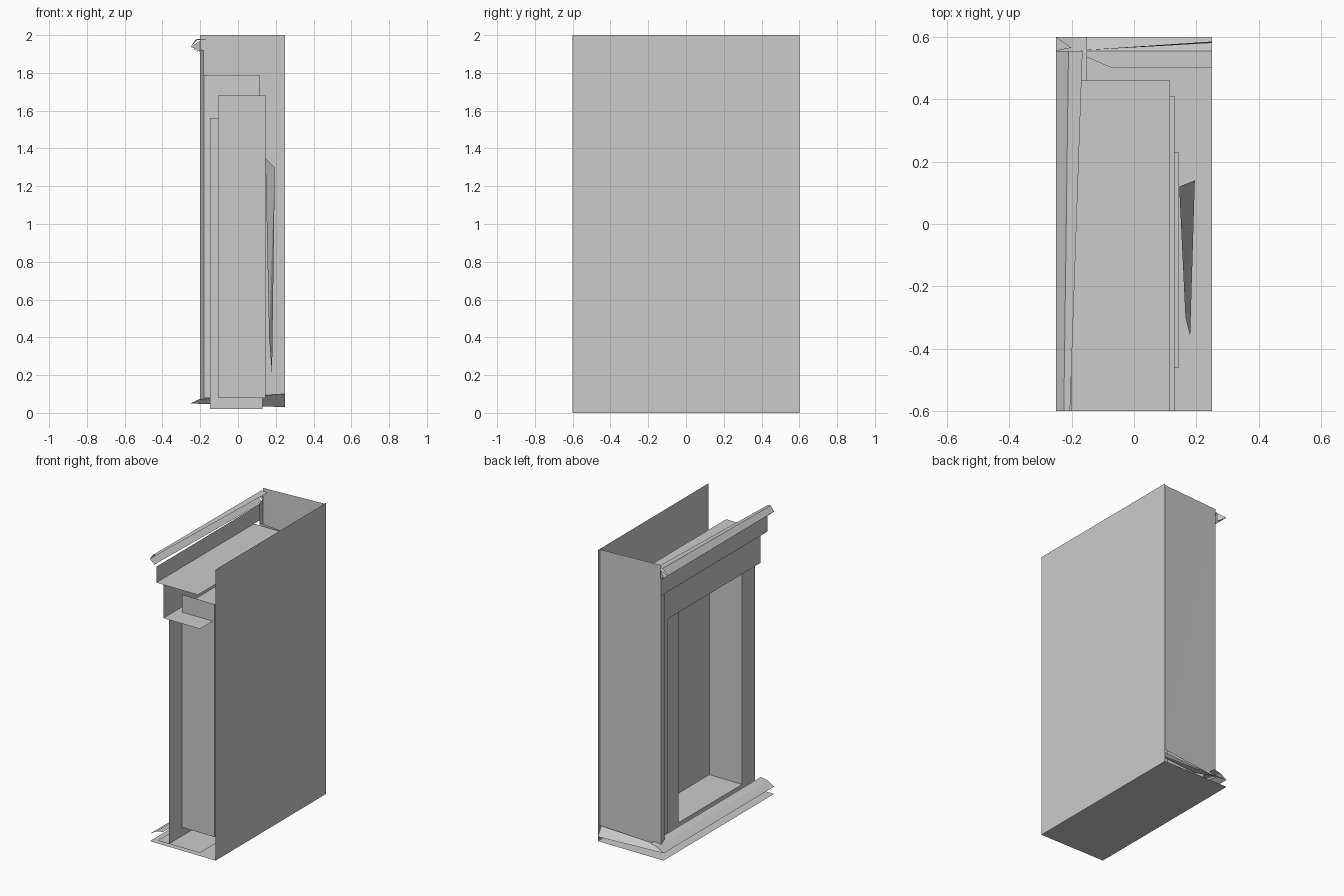
import bpy

if "Cube" in bpy.data.objects:
    bpy.data.objects.remove(bpy.data.objects["Cube"])


def sheet(name, verts, faces=None):
    """Thin open surface from a few points."""
    me = bpy.data.meshes.new(name)
    me.from_pydata(verts, [], faces or [tuple(range(len(verts)))])
    ob = bpy.data.objects.new(name, me)
    bpy.context.collection.objects.link(ob)
    return ob


def panel_x(name, x, y0, y1, z0, z1):
    return sheet(name, [(x, y0, z0), (x, y1, z0), (x, y1, z1), (x, y0, z1)])


def panel_y(name, x0, y0, x1, y1, z0, z1):
    return sheet(name, [(x0, y0, z0), (x1, y1, z0), (x1, y1, z1), (x0, y0, z1)])


def panel_z(name, z, x0, x1, y0, y1):
    return sheet(name, [(x0, y0, z), (x1, y0, z), (x1, y1, z), (x0, y1, z)])


def moulding(name, profile, far=None, y0=-0.6, y1=0.6):
    """Sweep an (x, z) profile along y; far gives the profile at y1."""
    far = far or profile
    n = len(profile)
    verts = [(x, y0, z) for x, z in profile] + [(x, y1, z) for x, z in far]
    return sheet(name, verts, [(i, i + 1, n + i + 1, n + i) for i in range(n - 1)])


# Outer shell, open at the top and at the -y end
panel_x("back_panel", 0.25, -0.6, 0.6, 0, 2)
panel_z("bottom_panel", 0, -0.25, 0.25, -0.6, 0.6)
sheet("side_panel", [(0.25, 0.58, 0.1), (-0.2, 0.555, 0.07),
                     (-0.2, 0.555, 2), (0.25, 0.585, 2)], [(0, 1, 2), (0, 2, 3)])
panel_y("side_edge", 0.25, 0.6, 0.245, 0.582, 0.08, 2)
panel_y("corner_pilaster", -0.2, 0.555, -0.18, 0.49, 0.07, 1.92)

# Outer step: frieze, soffit and reveal
panel_x("frieze", -0.2, -0.6, 0.55, 1.79, 1.9)
panel_z("outer_soffit", 1.79, -0.2, 0.115, -0.6, 0.46)
panel_y("outer_reveal", -0.18, 0.49, 0.115, 0.46, 0.08, 1.79)

# Middle step: lintel, soffit, reveal and sill
panel_x("lintel", -0.147, -0.6, 0.46, 1.56, 1.79)
panel_x("middle_stile", -0.147, 0.41, 0.475, 0.02, 1.56)
panel_z("middle_soffit", 1.56, -0.147, 0.13, -0.6, 0.41)
panel_y("middle_reveal", -0.147, 0.41, 0.13, 0.41, 0.02, 1.56)
panel_z("middle_sill", 0.02, -0.19, 0.13, -0.6, 0.41)

# Inner step: stiles, jambs, floor and recessed door panel
for side, y_in, y_out in (("right", -0.46, -0.6), ("left", 0.23, 0.41)):
    panel_x(side + "_stile", -0.105, y_in, y_out, 0.02, 1.56)
    panel_y(side + "_jamb", -0.105, y_in, 0.145, y_in, 0.08, 1.68)
panel_x("sill_riser", -0.105, -0.46, 0.23, 0.02, 0.08)
panel_z("inner_floor", 0.08, -0.105, 0.145, -0.46, 0.23)
panel_x("door_panel", 0.145, -0.46, 0.23, 0.08, 1.68)
sheet("door_brace", [(0.145, 0.12, 1.35), (0.195, 0.14, 1.3),
                     (0.18, -0.36, 0.2), (0.165, -0.3, 0.4)], [(0, 1, 3), (1, 2, 3)])

# Cornice along the front, with a short return at the corner
moulding("cornice", [(-0.215, 1.91), (-0.25, 1.94), (-0.225, 1.975), (-0.205, 1.975)],
         [(-0.2, 1.9), (-0.25, 1.94), (-0.21, 1.98), (-0.165, 1.975)], y1=0.555)
sheet("cornice_return", [(-0.25, 0.555, 1.94), (-0.25, 0.6, 1.94), (-0.2, 0.565, 1.91),
                         (-0.2, 0.565, 1.97)], [(0, 1, 2), (0, 1, 3), (1, 2, 3)])

# Base moulding along the front, with its return on the side
moulding("base_moulding", [(-0.25, 0.05), (-0.2, 0.08), (-0.15, 0.09)])
sheet("base_return", [(0.25, 0.6, 0.03), (-0.25, 0.6, 0.05), (-0.2, 0.555, 0.075), (0.25, 0.555, 0.1),
                      (-0.07, 0.5, 0.08), (0.25, 0.5, 0.1)], [(0, 1, 2, 3), (3, 2, 4, 5)])
